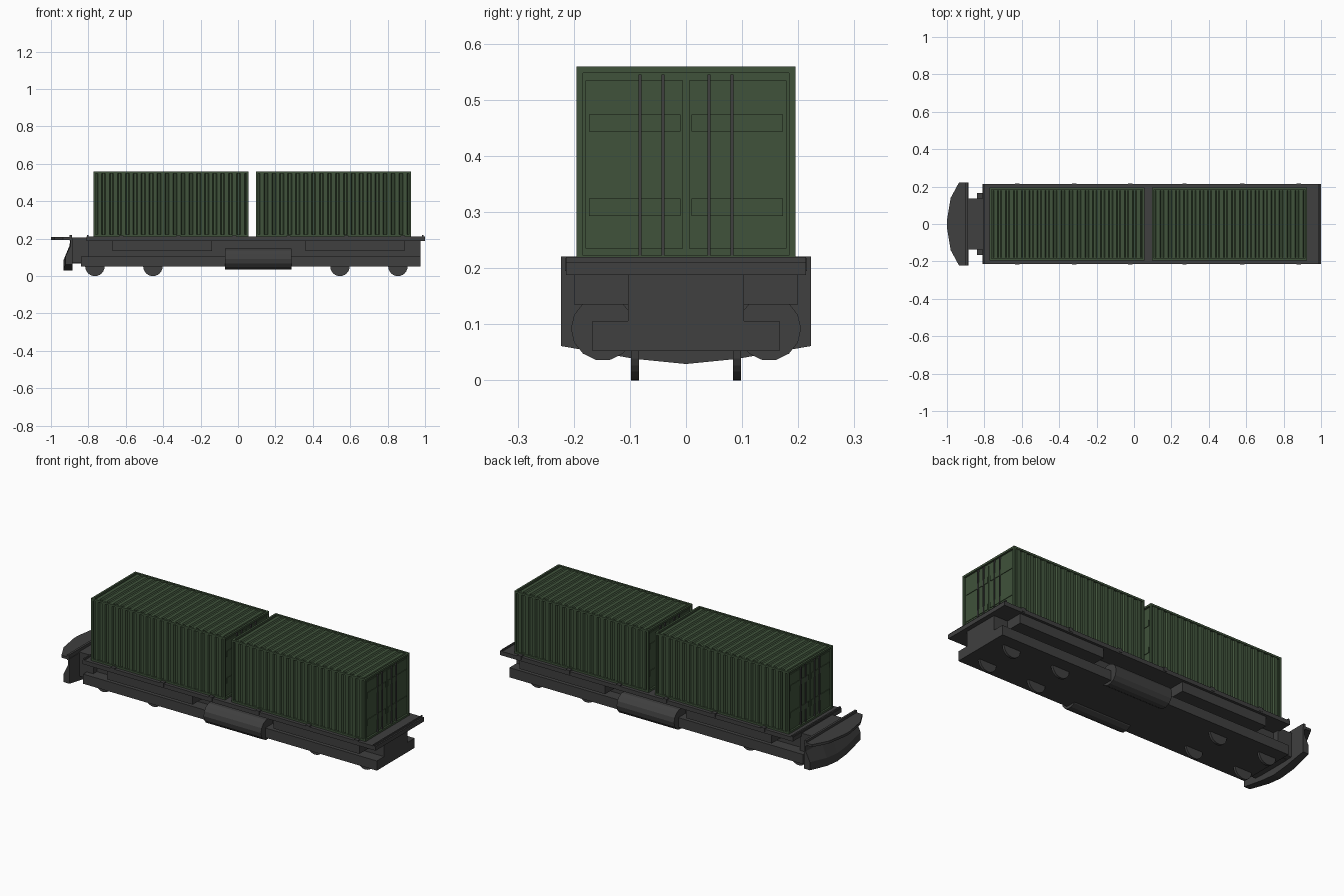
import bpy, bmesh, math
from mathutils import Vector

if "Cube" in bpy.data.objects:
    bpy.data.objects.remove(bpy.data.objects["Cube"])


def material(name, col):
    m = bpy.data.materials.new(name)
    m.diffuse_color = (*col, 1)
    m.use_nodes = True
    m.node_tree.nodes["Principled BSDF"].inputs["Base Color"].default_value = m.diffuse_color
    return m


GREEN = material("container_green", (0.05, 0.085, 0.043))
DARK = material("chassis_grey", (0.05, 0.05, 0.05))


def finish(name, bm, mat):
    bmesh.ops.recalc_face_normals(bm, faces=bm.faces)
    me = bpy.data.meshes.new(name)
    bm.to_mesh(me)
    bm.free()
    me.materials.append(mat)
    ob = bpy.data.objects.new(name, me)
    bpy.context.collection.objects.link(ob)
    return ob


def add_box(bm, x, y, z):
    vs = bmesh.ops.create_cube(bm, size=1)["verts"]
    for v in vs:
        v.co = Vector([(a + b) / 2 + c * (b - a) for (a, b), c in zip((x, y, z), v.co)])


def boxes(name, dims, mat):
    bm = bmesh.new()
    for d in dims:
        add_box(bm, *d)
    return finish(name, bm, mat)


def add_prism(bm, pts, axis):
    """Extrude a closed outline of 3D points along the axis vector."""
    a = [bm.verts.new(p) for p in pts]
    b = [bm.verts.new(Vector(p) + Vector(axis)) for p in pts]
    n = len(pts)
    bm.faces.new(a)
    bm.faces.new(b)
    for i in range(n):
        j = (i + 1) % n
        bm.faces.new((a[i], a[j], b[j], b[i]))


def cylinder(bm, centre, radius, sides, axis, length):
    pts = []
    for i in range(sides):
        t = 2 * math.pi * i / sides
        c, s = radius * math.cos(t), radius * math.sin(t)
        off = (0, c, s) if axis == "x" else (c, 0, s)
        pts.append(Vector(centre) + Vector(off))
    d = Vector((length, 0, 0)) if axis == "x" else Vector((0, length, 0))
    add_prism(bm, [p - d / 2 for p in pts], d)


def container(tag, x0, x1):
    W, Z0, Z1, t, dep = 0.195, 0.211, 0.559, 0.011, 0.01
    # edge frame
    frame = []
    for s in (-1, 1):
        ys = sorted((s * W, s * (W - t)))
        for z in ((Z0, Z0 + t), (Z1 - t, Z1)):
            frame.append(((x0, x1), ys, z))
        for x in ((x0, x0 + t), (x1 - t, x1)):
            frame.append((x, ys, (Z0, Z1)))
    for x in ((x0, x0 + t), (x1 - t, x1)):
        for z in ((Z0, Z0 + t), (Z1 - t, Z1)):
            frame.append((x, (-W, W), z))
    boxes(tag + "_frame", frame, GREEN)
    # recessed body
    boxes(tag + "_body", [((x0 + dep, x1 - dep), (-W + dep, W - dep), (Z0 + 0.003, Z1 - dep))], GREEN)
    # corrugation ribs on both sides and the roof
    bm = bmesh.new()
    n = 19
    pitch = (x1 - x0 - 2 * t) / n
    for i in range(n):
        c = x0 + t + pitch * (i + 0.5)
        prof = [(c - 0.016, 0), (c - 0.010, 0.0085), (c + 0.010, 0.0085), (c + 0.016, 0)]
        for s in (-1, 1):
            add_prism(bm, [(x, s * (W - dep - 0.001 + h), Z0 + t) for x, h in prof], (0, 0, Z1 - Z0 - 2 * t))
        add_prism(bm, [(x, -W + 0.016, Z1 - dep - 0.001 + h) for x, h in prof], (0, 2 * W - 0.032, 0))
    finish(tag + "_ribs", bm, GREEN)
    # door leaves, bands and locking rods on each end
    doors, rods = [], bmesh.new()
    for xe, d in ((x0, 1), (x1, -1)):
        for s in (-1, 1):
            doors.append((sorted((xe + d * 0.007, xe + d * 0.012)), sorted((s * 0.005, s * 0.179)), (0.235, 0.534)))
            for z in ((0.293, 0.324), (0.443, 0.474)):
                doors.append((sorted((xe + d * 0.004, xe + d * 0.012)), sorted((s * 0.010, s * 0.173)), z))
            for y in (0.041, 0.082):
                add_box(rods, sorted((xe + d * 0.001, xe + d * 0.010)), (s * y - 0.003, s * y + 0.003), (0.215, 0.545))
    boxes(tag + "_doors", doors, GREEN)
    finish(tag + "_lock_rods", rods, DARK)


container("rear_container", -0.772, 0.056)
container("front_container", 0.096, 0.925)

# deck with end lips and side lock nubs
deck = [((-0.81, 1.0), (-0.214, 0.214), (0.188, 0.211)),
        ((0.985, 0.992), (-0.214, 0.214), (0.2, 0.22)),
        ((-0.808, -0.80), (-0.214, 0.214), (0.2, 0.22))]
boxes("deck", deck, DARK)
nubs = []
for x in (-0.625, -0.32, -0.02, 0.27, 0.58, 0.88):
    for s in (-1, 1):
        nubs.append(((x - 0.012, x + 0.012), sorted((s * 0.194, s * 0.216)), (0.195, 0.217)))
boxes("deck_locks", nubs, DARK)

# chassis: spine, nose neck, low skirt, side boxes
boxes("spine", [((-0.89, 0.975), (-0.103, 0.103), (0.068, 0.19))], DARK)
boxes("neck", [((-0.892, -0.80), (-0.135, 0.135), (0.07, 0.205))], DARK)
boxes("skirt", [((-0.84, 0.975), (-0.167, 0.167), (0.052, 0.106))], DARK)
side = []
for a, b in ((-0.67, -0.14), (0.36, 0.89)):
    for s in (-1, 1):
        side.append(((a, b), sorted((s * 0.10, s * 0.2)), (0.135, 0.19)))
boxes("side_boxes", side, DARK)

# side tanks
bm = bmesh.new()
for s in (-1, 1):
    cylinder(bm, (0.108, s * 0.148, 0.092), 0.057, 14, "x", 0.355)
finish("side_tanks", bm, DARK)

# wheels
bm = bmesh.new()
for x in (-0.765, -0.455, 0.545, 0.855):
    for s in (-1, 1):
        cylinder(bm, (x, s * 0.091, 0.052), 0.052, 24, "y", 0.014)
finish("wheels", bm, DARK)

# nose platform with a low lip at its back
bm = bmesh.new()
half = [(-0.89, 0.223), (-0.935, 0.223), (-0.98, 0.14)]
outline = half + [(-1.0, 0.02)] + [(x, -y) for x, y in reversed([*half, (-1.0, 0.02)])]
add_prism(bm, [(x, y, 0.194) for x, y in outline], (0, 0, 0.014))
add_box(bm, (-0.9, -0.888), (-0.223, 0.223), (0.19, 0.221))
finish("nose_platform", bm, DARK)

# plough blade: a bent cross-section lofted across the width
bm = bmesh.new()
rows = []
for y, fwd, low in ((-0.223, -0.012, 0.061), (-0.09, 0.0, 0.038), (0, 0.0, 0.029),
                    (0.09, 0.0, 0.038), (0.223, -0.012, 0.061)):
    sec = [(-0.886, low), (-0.934 - fwd, low), (-0.934 - fwd, low + 0.045),
           (-0.902 - fwd * 0.5, 0.16), (-0.895, 0.2), (-0.886, 0.2)]
    rows.append([bm.verts.new((x, y, z)) for x, z in sec])
for r, q in zip(rows, rows[1:]):
    for i in range(6):
        j = (i + 1) % 6
        bm.faces.new((r[i], r[j], q[j], q[i]))
bm.faces.new(rows[0])
bm.faces.new(rows[-1])
finish("plough_blade", bm, DARK)
